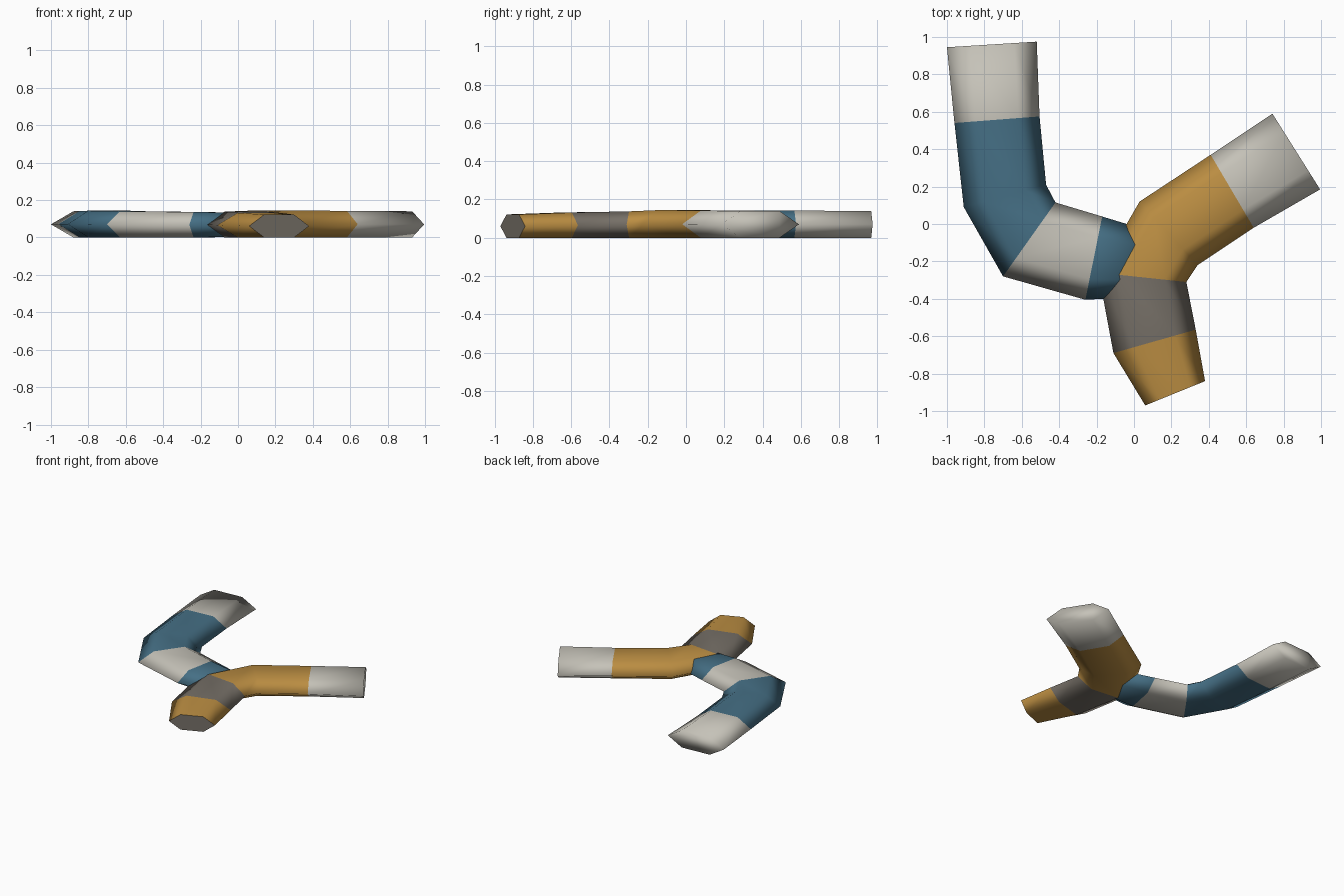
import bpy
import bmesh
from mathutils import Vector

cube = bpy.data.objects.get("Cube")
if cube:
    bpy.data.objects.remove(cube, do_unlink=True)


def make_material(name, rgb):
    mat = bpy.data.materials.new(name)
    mat.use_nodes = True
    color = (*rgb, 1.0)
    mat.diffuse_color = color
    mat.node_tree.nodes["Principled BSDF"].inputs["Base Color"].default_value = color
    return mat


MATERIALS = {
    "white": make_material("warm_white", (0.56, 0.54, 0.48)),
    "grey": make_material("stone_grey", (0.18, 0.16, 0.135)),
    "ochre": make_material("ochre", (0.50, 0.27, 0.055)),
    "blue": make_material("slate_blue", (0.06, 0.16, 0.235)),
}
PALETTE = list(MATERIALS)


def hexagon_ring(bm, left, right, bottom, top):
    """Flattened hexagon standing upright between two side points."""
    a, b = Vector((*left, 0)), Vector((*right, 0))
    middle = (bottom + top) / 2
    outline = ((0, middle), (0.25, top), (0.75, top),
               (1, middle), (0.75, bottom), (0.25, bottom))
    ring = []
    for t, z in outline:
        p = a.lerp(b, t)
        ring.append(bm.verts.new((p.x, p.y, z)))
    return ring


def banded_tube(name, stations, bands, start_cap, end_cap):
    """Join hexagon rings into a closed tube with one colour per band."""
    bm = bmesh.new()
    rings = [hexagon_ring(bm, *s) for s in stations]
    for r0, r1, color in zip(rings, rings[1:], bands):
        for i in range(6):
            j = (i + 1) % 6
            face = bm.faces.new((r0[i], r0[j], r1[j], r1[i]))
            face.material_index = PALETTE.index(color)
    for ring, color in ((rings[0], start_cap), (rings[-1], end_cap)):
        bm.faces.new(ring).material_index = PALETTE.index(color)
    bmesh.ops.recalc_face_normals(bm, faces=bm.faces[:])
    for face in bm.faces:
        face.smooth = True
    # Only a cap in a different colour gets a hard rim
    for face in bm.faces:
        if len(face.verts) == 6:
            for edge in face.edges:
                edge.smooth = len({f.material_index for f in edge.link_faces}) == 1
    mesh = bpy.data.meshes.new(name)
    bm.to_mesh(mesh)
    bm.free()
    for mat in MATERIALS.values():
        mesh.materials.append(mat)
    obj = bpy.data.objects.new(name, mesh)
    bpy.context.collection.objects.link(obj)
    return obj


# Main tube: from the back left end round to the front end
banded_tube(
    "main_tube",
    [((0.74, 0.59), (0.995, 0.185), 0, 0.14),
     ((0.41, 0.37), (0.64, -0.02), 0, 0.142),
     ((0.03, 0.12), (0.34, -0.22), 0, 0.145),
     ((-0.19, -0.26), (0.28, -0.31), 0, 0.138),
     ((-0.11, -0.69), (0.33, -0.565), 0, 0.132),
     ((0.06, -0.97), (0.38, -0.84), 0, 0.122)],
    ["white", "ochre", "ochre", "grey", "ochre"], "white", "grey")

# Side tube: from the back right end round into the main tube
banded_tube(
    "side_tube",
    [((-1.0, 0.945), (-0.52, 0.975), 0, 0.14),
     ((-0.96, 0.54), (-0.505, 0.575), 0, 0.142),
     ((-0.91, 0.09), (-0.47, 0.21), 0, 0.143),
     ((-0.70, -0.28), (-0.42, 0.115), 0, 0.14),
     ((-0.26, -0.405), (-0.17, 0.04), 0, 0.136),
     ((0.02, -0.39), (0.06, -0.03), 0.004, 0.132)],
    ["white", "blue", "blue", "white", "blue"], "white", "blue")
